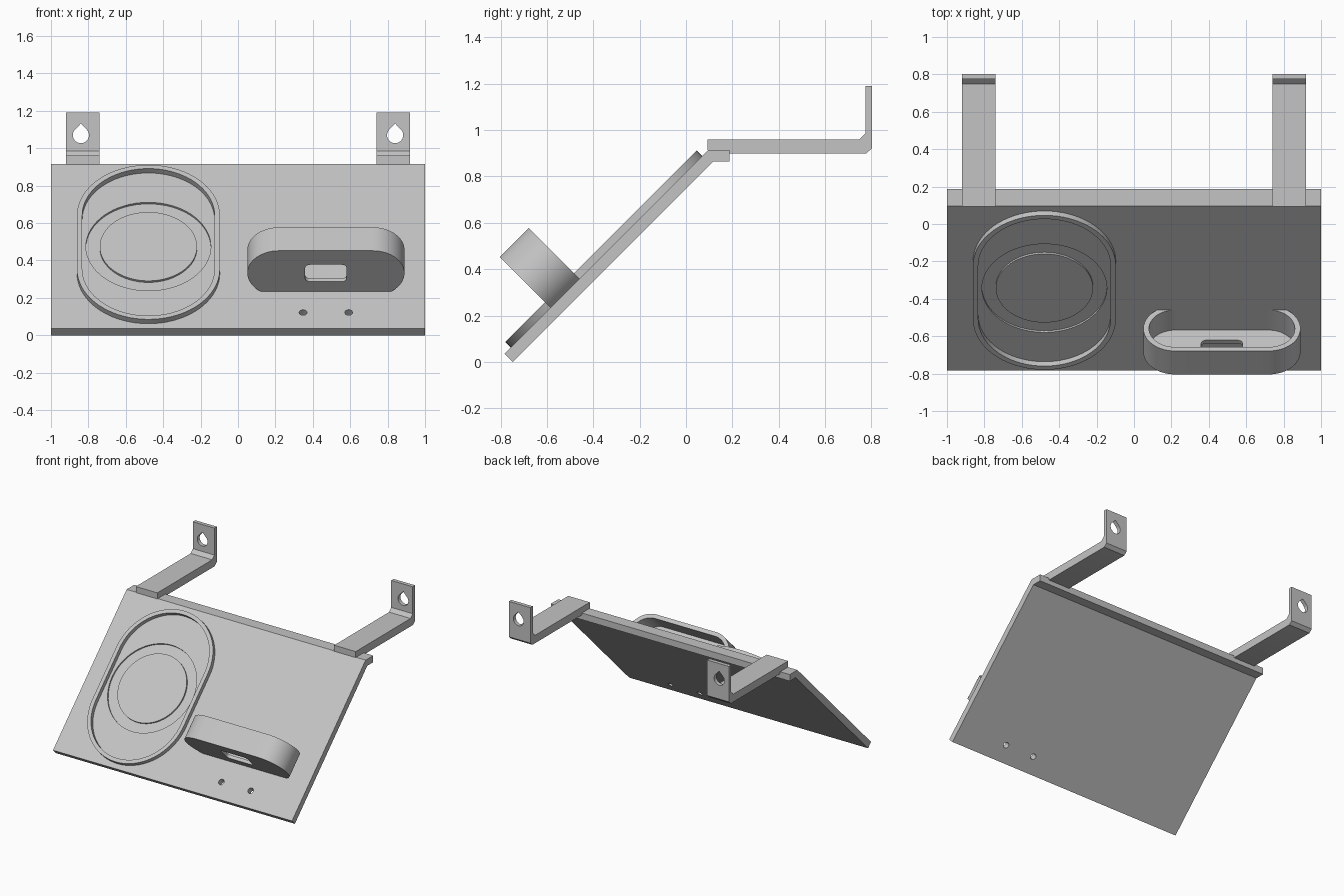
import bpy, bmesh, math
from mathutils import Vector

if "Cube" in bpy.data.objects:
    bpy.data.objects.remove(bpy.data.objects["Cube"])

# One light grey plastic
grey = bpy.data.materials.new("light_grey_plastic")
grey.use_nodes = True
COL = (0.55, 0.55, 0.55, 1)
grey.diffuse_color = COL
grey.node_tree.nodes["Principled BSDF"].inputs["Base Color"].default_value = COL

C = math.sqrt(0.5)


def slope(x, s, n):
    """Panel coordinates: x across, s up the slope, n out of the face."""
    return Vector((x, -0.783 + (s - n) * C, 0.035 + (s + n) * C))


def prism(name, outline, lo, hi, place):
    """Extrude a 2D outline from lo to hi; place(a, b, depth) gives the position."""
    bm = bmesh.new()
    ends = [[bm.verts.new(place(a, b, d)) for a, b in outline] for d in (lo, hi)]
    bm.faces.new(ends[0])
    bm.faces.new(ends[1])
    count = len(outline)
    for i in range(count):
        j = (i + 1) % count
        bm.faces.new((ends[0][i], ends[0][j], ends[1][j], ends[1][i]))
    bmesh.ops.recalc_face_normals(bm, faces=bm.faces)
    mesh = bpy.data.meshes.new(name)
    bm.to_mesh(mesh)
    bm.free()
    mesh.materials.append(grey)
    obj = bpy.data.objects.new(name, mesh)
    bpy.context.collection.objects.link(obj)
    return obj


def select(obj):
    bpy.ops.object.select_all(action='DESELECT')
    obj.select_set(True)
    bpy.context.view_layer.objects.active = obj


def cut(obj, *cutters):
    for cutter in cutters:
        cutter.hide_render = True
        mod = obj.modifiers.new("cut", 'BOOLEAN')
        mod.operation = 'DIFFERENCE'
        mod.solver = 'EXACT'
        mod.object = cutter
        select(obj)
        bpy.ops.object.modifier_apply(modifier=mod.name)
        bpy.data.objects.remove(cutter)


def arc(cx, cy, r, a0, a1, steps=24):
    return [(cx + r * math.cos(math.radians(a0 + (a1 - a0) * i / steps)),
             cy + r * math.sin(math.radians(a0 + (a1 - a0) * i / steps)))
            for i in range(steps + 1)]


def circle(cx, cy, r, steps=64):
    return arc(cx, cy, r, 0, 360, steps)[:-1]


def on_face(a, b, d):        # outline on the panel, depth out of it
    return slope(a, b, d)


def along_slope(a, b, d):    # outline across the panel, depth up the slope
    return slope(a, d, b)


def across(a, b, d):         # side profile, depth along x
    return Vector((d, a, b))


def through(a, b, d):        # front outline, depth along y
    return Vector((a, d, b))


parts = []

# Sloping panel with a level lip along its top
panel = prism("sloping_panel", [(-0.783, 0.035), (0.097, 0.915), (0.188, 0.915),
                                (0.188, 0.865), (0.117, 0.865), (-0.748, 0.0)],
              -1, 1, across)
DISC_X, MID = -0.479, 0.622
cut(panel,
    prism("groove_cutter", circle(DISC_X, MID, 0.334), -0.012, 0.05, on_face),
    *[prism("hole_cutter", circle(x, 0.123, 0.021, 24), -0.1, 0.05, on_face)
      for x in (0.348, 0.592)])
parts.append(panel)

# Disc left standing inside the round groove
parts.append(prism("round_pad", circle(DISC_X, MID, 0.26), -0.02, 0.0, on_face))


# Raised oval rim
def oval(r):
    return arc(DISC_X, MID + 0.202, r, 0, 180, 36) + arc(DISC_X, MID - 0.202, r, 180, 360, 36)


rim = prism("oval_rim", oval(0.382), -0.01, 0.033, on_face)
cut(rim, prism("rim_cutter", oval(0.354), -0.05, 0.08, on_face))
parts.append(rim)

# Pocket open toward the top of the slope, with a slot in its floor
CUP_X, CUP_N, FLAT = 0.47, 0.14, 0.25
dip = math.degrees(math.asin(0.15 / 0.17))
pocket = prism("pocket", arc(CUP_X + FLAT, CUP_N, 0.17, -dip, 90)
               + arc(CUP_X - FLAT, CUP_N, 0.17, 90, 180 + dip), 0.28, 0.457, along_slope)
cavity = (arc(CUP_X + FLAT, CUP_N, 0.14, -90, 90) + arc(CUP_X - FLAT, CUP_N, 0.14, 90, 270)
          + [(CUP_X - FLAT, -0.03), (CUP_X + FLAT, -0.03)])
slot = []
for i, (sx, sn) in enumerate([(1, 1), (-1, 1), (-1, -1), (1, -1)]):
    slot += arc(CUP_X + sx * 0.085, CUP_N + sn * 0.038, 0.026, 90 * i, 90 * i + 90, 6)
cut(pocket, prism("cavity_cutter", cavity, 0.305, 0.55, along_slope),
    prism("slot_cutter", slot, 0.2, 0.4, along_slope))
parts.append(pocket)

# Mounting arms with upturned tabs and teardrop screw holes
ARM = [(0.093, 0.914), (0.093, 0.96), (0.748, 0.96), (0.774, 0.986), (0.774, 1.19),
       (0.803, 1.19), (0.803, 0.922), (0.778, 0.90), (0.13, 0.90)]
for side, x in (("right", -0.83), ("left", 0.83)):
    arm = prism(side + "_arm", ARM, x - 0.09, x + 0.09, across)
    hx = math.copysign(0.84, x)
    teardrop = arc(hx, 1.07, 0.043, 135, 405, 32) + [(hx, 1.132)]
    cut(arm, prism("teardrop_cutter", teardrop, 0.7, 0.9, through))
    parts.append(arm)

for obj in parts:
    select(obj)
    bpy.ops.object.shade_smooth_by_angle(angle=math.radians(30))
